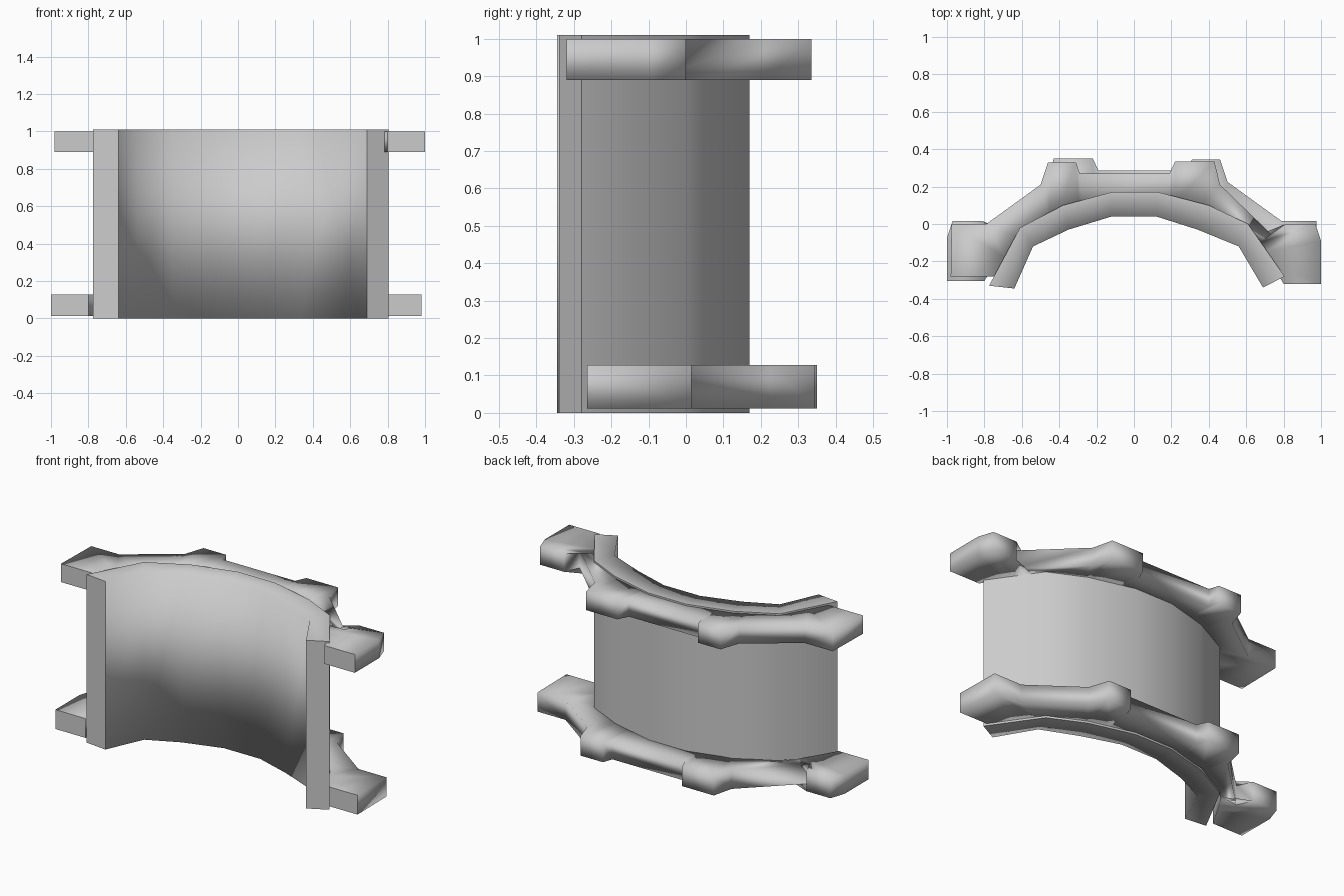
import bpy, bmesh

cube = bpy.data.objects.get("Cube")
if cube:
    bpy.data.objects.remove(cube)

grey = bpy.data.materials.new("plain_grey")
grey.use_nodes = True
color = (0.6, 0.6, 0.6, 1)
grey.diffuse_color = color
grey.node_tree.nodes["Principled BSDF"].inputs["Base Color"].default_value = color


def curved_bar(name, inner, outer, low, high, is_sharp):
    """Solid strip between two plan outlines, with chosen sharp edges."""
    bm = bmesh.new()
    sections = []
    for a, b in zip(inner, outer):
        sections.append([bm.verts.new((*p, z)) for p, z in
                         ((a, low), (b, low), (b, high), (a, high))])
    for s, t in zip(sections, sections[1:]):
        for i in range(4):
            j = (i + 1) % 4
            bm.faces.new((s[i], s[j], t[j], t[i]))
    ends = [bm.faces.new(sections[0]), bm.faces.new(sections[-1])]
    bmesh.ops.recalc_face_normals(bm, faces=bm.faces)
    for f in bm.faces:
        f.smooth = f not in ends
    outer_verts = {v for s in sections for v in s[1:3]}
    for e in bm.edges:
        at_end = any(f in ends for f in e.link_faces)
        along_outer = (all(v in outer_verts for v in e.verts)
                       and abs(e.verts[0].co.z - e.verts[1].co.z) < 0.01)
        e.smooth = not (at_end or (is_sharp and along_outer))
    mesh = bpy.data.meshes.new(name)
    bm.to_mesh(mesh)
    bm.free()
    mesh.materials.append(grey)
    obj = bpy.data.objects.new(name, mesh)
    bpy.context.collection.objects.link(obj)
    return obj


# Arched shell wall
shell_in = [(.69, -.34), (.56, -.12), (.34, -.03), (.12, .04),
            (-.12, .04), (-.35, -.03), (-.54, -.12), (-.64, -.345)]
shell_out = [(.805, -.28), (.61, 0), (.4, .1), (.13, .17),
             (-.12, .17), (-.38, .1), (-.61, -.02), (-.775, -.33)]
curved_bar("shell_wall", shell_in, shell_out, 0, 1.01, True)

# Lobed flange outline, from the right lobe round to the left lobe
flange_in = [(.8, -.32), (.73, -.2), (.7, -.15), (.67, -.1), (.64, -.07),
             (.4, .08), (.38, .09), (.22, .12), (.19, .13), (-.27, .11),
             (-.29, .1), (-.4, .07), (-.45, .04), (-.62, -.07),
             (-.69, -.18), (-.75, -.28)]
flange_out = [(1, -.32), (1, -.09), (.97, 0), (.81, 0), (.77, -.09),
              (.46, .21), (.43, .335), (.22, .335), (.19, .27), (-.29, .27),
              (-.31, .33), (-.46, .33), (-.5, .21), (-.79, 0),
              (-.975, 0), (-.98, -.28)]
curved_bar("upper_flange", flange_in, flange_out, .89, 1.0, False)


# The lower flange is the same piece turned over
def turned(points):
    return [(-x, y + .015) for x, y in points]


curved_bar("lower_flange", turned(flange_in), turned(flange_out), .012, .128, False)
